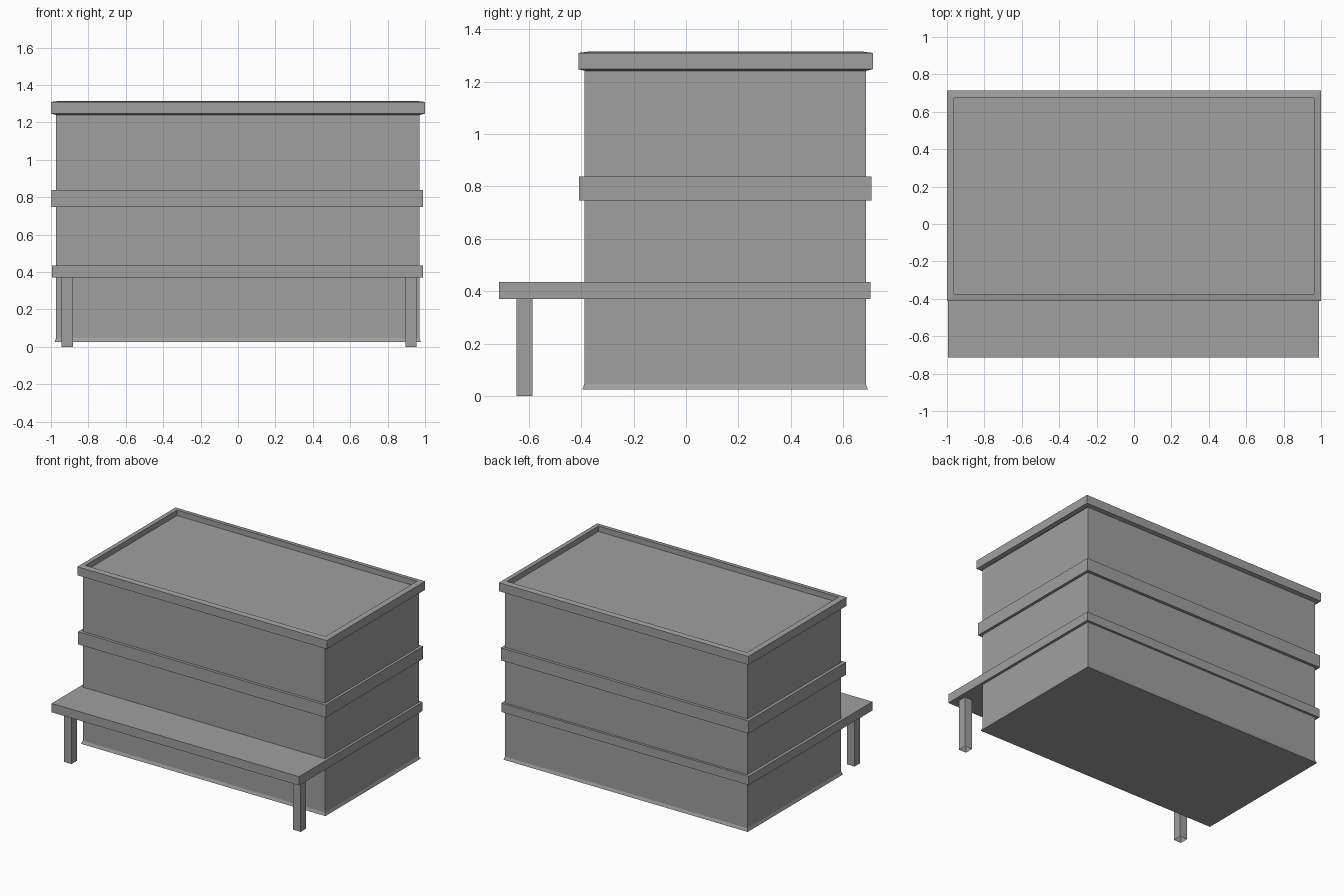
import bpy
import bmesh

cube = bpy.data.objects.get("Cube")
if cube:
    bpy.data.objects.remove(cube, do_unlink=True)

gray = bpy.data.materials.new("plain_gray")
gray.use_nodes = True
color = (0.35, 0.35, 0.35, 1)
gray.diffuse_color = color
gray.node_tree.nodes["Principled BSDF"].inputs["Base Color"].default_value = color


def loft(name, rect, rings, bottom=True, top=True):
    """Stack rectangular rings, each given as (inset, height), into one part."""
    x0, x1, y0, y1 = rect
    bm = bmesh.new()
    loops = []
    for inset, z in rings:
        a, b, c, d = x0 + inset, x1 - inset, y0 + inset, y1 - inset
        loops.append([bm.verts.new((x, y, z)) for x, y in ((a, c), (b, c), (b, d), (a, d))])
    for low, high in zip(loops, loops[1:]):
        for i in range(4):
            j = (i + 1) % 4
            bm.faces.new((low[i], low[j], high[j], high[i]))
    if bottom:
        bm.faces.new(loops[0][::-1])
    if top:
        bm.faces.new(loops[-1])
    mesh = bpy.data.meshes.new(name)
    bm.to_mesh(mesh)
    bm.free()
    mesh.materials.append(gray)
    obj = bpy.data.objects.new(name, mesh)
    bpy.context.collection.objects.link(obj)
    return obj


# Main block with a slightly flared foot
loft("building_walls", (-0.973, 0.97, -0.388, 0.686),
     [(-0.008, 0.025), (0, 0.046), (0, 1.24)], top=False)

# Cornice, parapet and sunken roof
loft("roof_cornice", (-1, 1, -0.411, 0.713),
     [(0.028, 1.24), (0, 1.247), (0, 1.309), (0.038, 1.314), (0.038, 1.275)],
     bottom=False)

# Band between the upper floors
loft("upper_band", (-0.996, 0.99, -0.409, 0.707), [(0, 0.747), (0, 0.838)])

# Lower band, extended at the front as the porch roof
loft("porch_slab", (-0.995, 0.989, -0.713, 0.703), [(0, 0.371), (0, 0.435)])

# Porch posts, open at both ends
for name, x in (("right_porch_post", -0.913), ("left_porch_post", 0.925)):
    loft(name, (x - 0.03, x + 0.03, -0.646, -0.585), [(0, 0), (0, 0.371)],
         bottom=False, top=False)
